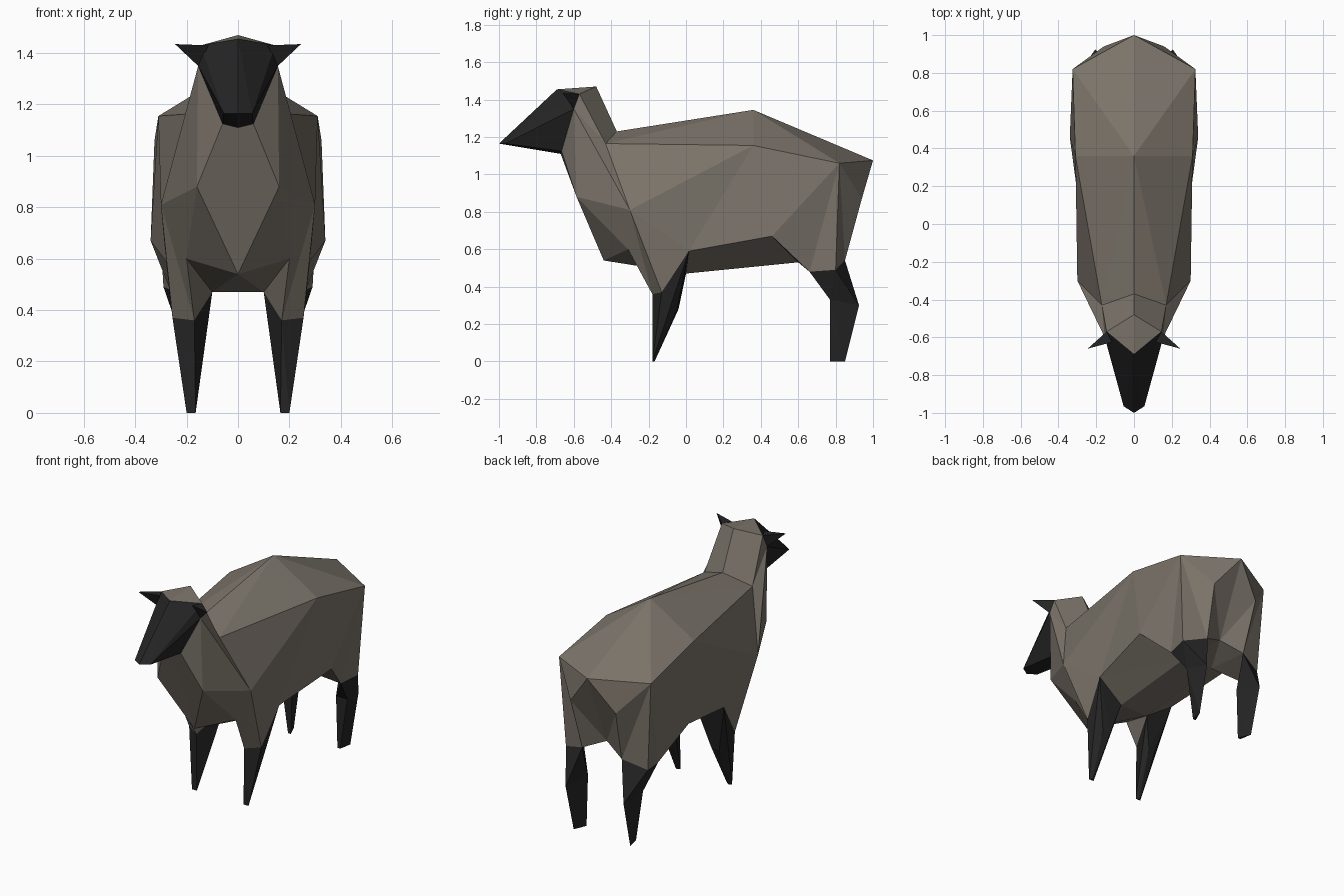
import bpy, bmesh

if "Cube" in bpy.data.objects:
    bpy.data.objects.remove(bpy.data.objects["Cube"])


def material(name, rgb):
    m = bpy.data.materials.new(name)
    m.diffuse_color = (*rgb, 1)
    m.use_nodes = True
    m.node_tree.nodes["Principled BSDF"].inputs["Base Color"].default_value = m.diffuse_color
    return m


wool = material("wool", (0.20, 0.175, 0.145))
black = material("black", (0.018, 0.018, 0.018))


def finish(bm, name, mat):
    bmesh.ops.remove_doubles(bm, verts=bm.verts, dist=0.0005)
    bmesh.ops.recalc_face_normals(bm, faces=bm.faces)
    me = bpy.data.meshes.new(name)
    bm.to_mesh(me)
    bm.free()
    me.materials.append(mat)
    ob = bpy.data.objects.new(name, me)
    bpy.context.collection.objects.link(ob)
    return ob


def flip(p, side):
    return (p[0] * side, p[1], p[2])


def hull(name, groups, mat):
    """Convex faceted part from one or more groups of corner points."""
    bm = bmesh.new()
    for pts in groups:
        vs = [bm.verts.new(p) for p in pts]
        r = bmesh.ops.convex_hull(bm, input=vs)
        junk = [v for v in set(r["geom_interior"] + r["geom_unused"])
                if isinstance(v, bmesh.types.BMVert)]
        bmesh.ops.delete(bm, geom=junk, context='VERTS')
    return finish(bm, name, mat)


# Landmarks on the right half of the fleece
P = dict(
    # head and neck
    a=(0, -.48, 1.47), b=(0, -.69, 1.455), c=(.145, -.57, 1.43),
    d=(.155, -.60, 1.35), e=(.06, -.665, 1.125), E=(0, -.67, 1.11),
    f=(0, -.37, 1.23), g=(.17, -.43, 1.165),
    # chest and shoulder
    h=(.16, -.585, .88), i=(.30, -.30, .81), j=(0, -.44, .54),
    p=(.20, -.31, .60),
    # back, rump and flank
    k=(0, .36, 1.345), l=(.31, .36, 1.155), m=(.325, .82, 1.06),
    n=(0, 1.0, 1.075), o=(.34, .46, .67), v=(.16, .94, .87),
    # front leg cuff
    q=(.17, -.18, .36), r=(.255, -.13, .37), s=(.28, .015, .59),
    t=(.10, 0, .47), T=(0, 0, .47),
    # belly and hind leg cuff
    u=(.10, .60, .53), U=(0, .60, .53), w=(.14, .85, .54),
    x=(.29, .80, .49), y=(.265, .66, .48), z=(0, .80, .60),
)
FACES = ("acb afgc cgd gid dih dhe EehjE hip hpj iqp irq isr "
         "kgf klg knm kml gli ils los lmo myo mxy mvw mwx mnv nvz vwz "
         "zwu wyu oyu TtuU Uuz sou sut jpt jtT pqt qrst wxy Ebc Ecd Ede")

# Fleece: head wool, neck and torso
bm = bmesh.new()
for side in (1, -1):
    vs = {n: bm.verts.new(flip(p, side)) for n, p in P.items()}
    for f in FACES.split():
        bm.faces.new([vs[n] for n in dict.fromkeys(f)])
finish(bm, "fleece", wool)

# Face: dark wedge from brow to muzzle
half = [P[n] for n in "bcdeE"] + [(0, -1.0, 1.165), (.055, -.965, 1.165)]
hull("face", [half + [flip(p, -1) for p in half if p[0]]], black)

# Paired dark parts
ear = [[P["c"], P["d"], (.115, -.625, 1.43), (.245, -.66, 1.435)]]

front_leg = [[P[n] for n in "qrst"] +
             [(.15, -.04, .28), (.20, -.05, .27),
              (.165, -.18, 0), (.20, -.18, 0), (.185, -.168, 0)]]

knee = [(.155, .77, .33), (.235, .77, .33), (.205, .925, .30)]
hoof = [(.165, .77, 0), (.185, .77, 0), (.20, .85, 0)]
hind_leg = [[P[n] for n in "wxy"] + knee, knee + hoof]

for label, side in (("right", 1), ("left", -1)):
    for part, groups in (("ear", ear), ("front_leg", front_leg),
                         ("hind_leg", hind_leg)):
        hull(label + "_" + part,
             [[flip(p, side) for p in g] for g in groups], black)
